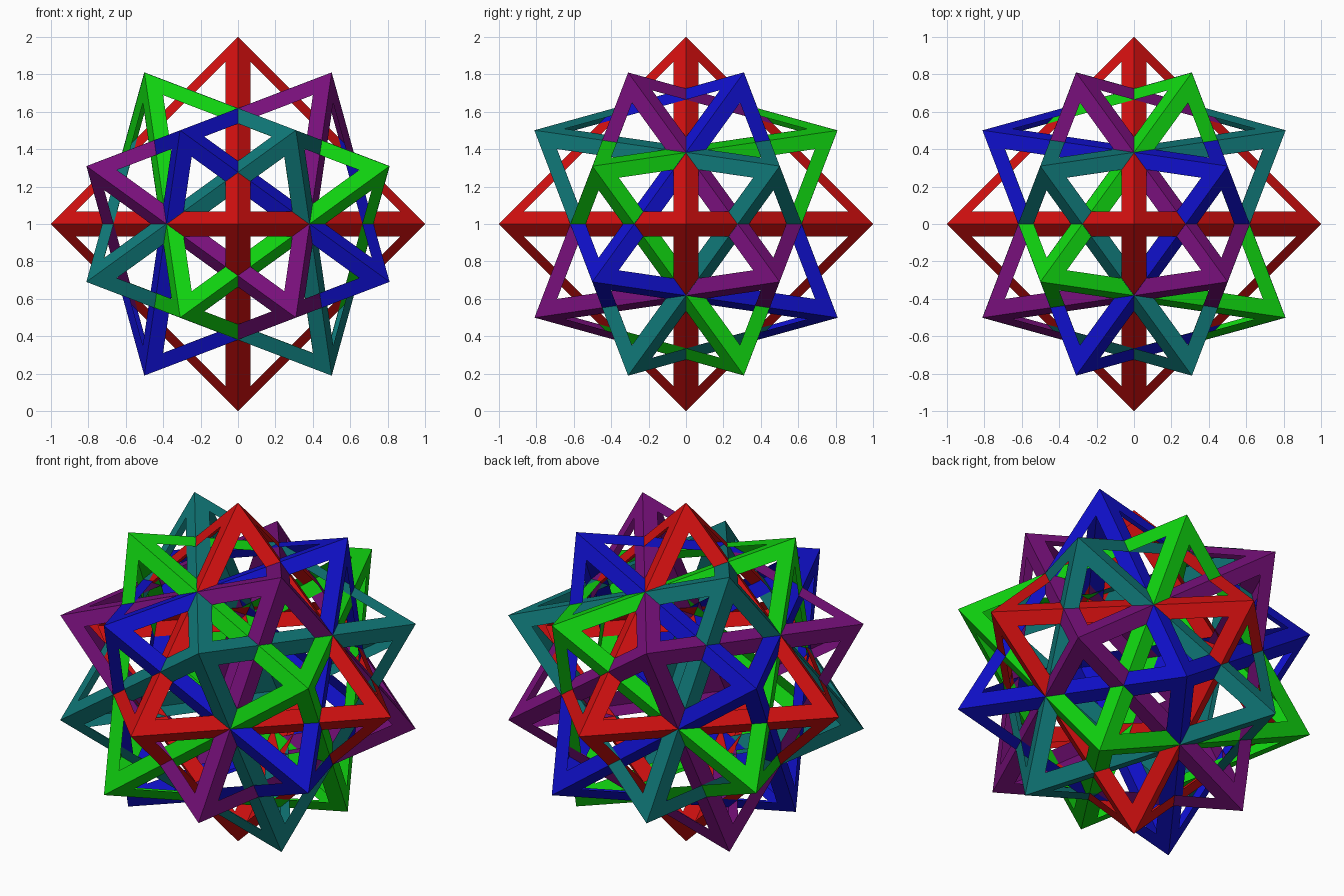
import bpy, bmesh, math
from mathutils import Vector

cube = bpy.data.objects.get("Cube")
if cube:
    bpy.data.objects.remove(cube, do_unlink=True)

PHI = (1 + math.sqrt(5)) / 2
L, M, S = PHI / 2, 0.5, 1 / (2 * PHI)   # 0.809, 0.5, 0.309
WINDOW = 0.8                            # window size relative to its face


def make_material(name, rgb):
    mat = bpy.data.materials.new(name)
    mat.use_nodes = True
    mat.diffuse_color = (*rgb, 1)
    bsdf = mat.node_tree.nodes["Principled BSDF"]
    bsdf.inputs["Base Color"].default_value = (*rgb, 1)
    bsdf.inputs["Roughness"].default_value = 0.6
    return mat


def tilted_axes(sx, sy):
    """Three perpendicular axes of one tilted octahedron."""
    return (Vector((sx * M, sy * S, L)),
            Vector((sx * L, -sy * M, -S)),
            Vector((sx * S, sy * L, -M)))


def octahedron_frame(name, axes, mat, scale):
    bm = bmesh.new()
    verts = {(i, s): bm.verts.new(axes[i] * s * scale)
             for i in range(3) for s in (1, -1)}
    # Eight outward triangles, each a rim of three bands round a window
    for a in (1, -1):
        for b in (1, -1):
            for c in (1, -1):
                tri = [verts[0, a], verts[1, b], verts[2, c]]
                n = (tri[1].co - tri[0].co).cross(tri[2].co - tri[0].co)
                if n.dot(tri[0].co) < 0:
                    tri.reverse()
                centre = (tri[0].co + tri[1].co + tri[2].co) / 3
                rim = [bm.verts.new(centre.lerp(v.co, WINDOW)) for v in tri]
                for k in range(3):
                    j = (k + 1) % 3
                    bm.faces.new((tri[k], tri[j], rim[j], rim[k]))
    bm.normal_update()
    mesh = bpy.data.meshes.new(name)
    bm.to_mesh(mesh)
    bm.free()
    mesh.materials.append(mat)
    obj = bpy.data.objects.new(name, mesh)
    obj.location.z = 1
    bpy.context.collection.objects.link(obj)


# Five interlocked frames: one upright, four tilted
upright = (Vector((1, 0, 0)), Vector((0, 1, 0)), Vector((0, 0, 1)))
frames = [
    ("red", (0.65, 0.005, 0.005), upright),
    ("green", (0.005, 0.65, 0.005), tilted_axes(-1, -1)),
    ("purple", (0.19, 0.005, 0.2), tilted_axes(1, -1)),
    ("blue", (0.005, 0.005, 0.6), tilted_axes(1, 1)),
    ("teal", (0.005, 0.19, 0.19), tilted_axes(-1, 1)),
]
# Tiny size steps keep crossing struts from sharing a plane
for i, (colour, rgb, axes) in enumerate(frames):
    octahedron_frame(colour + "_octahedron_frame", axes,
                     make_material(colour, rgb), 1 + 0.0006 * i)
